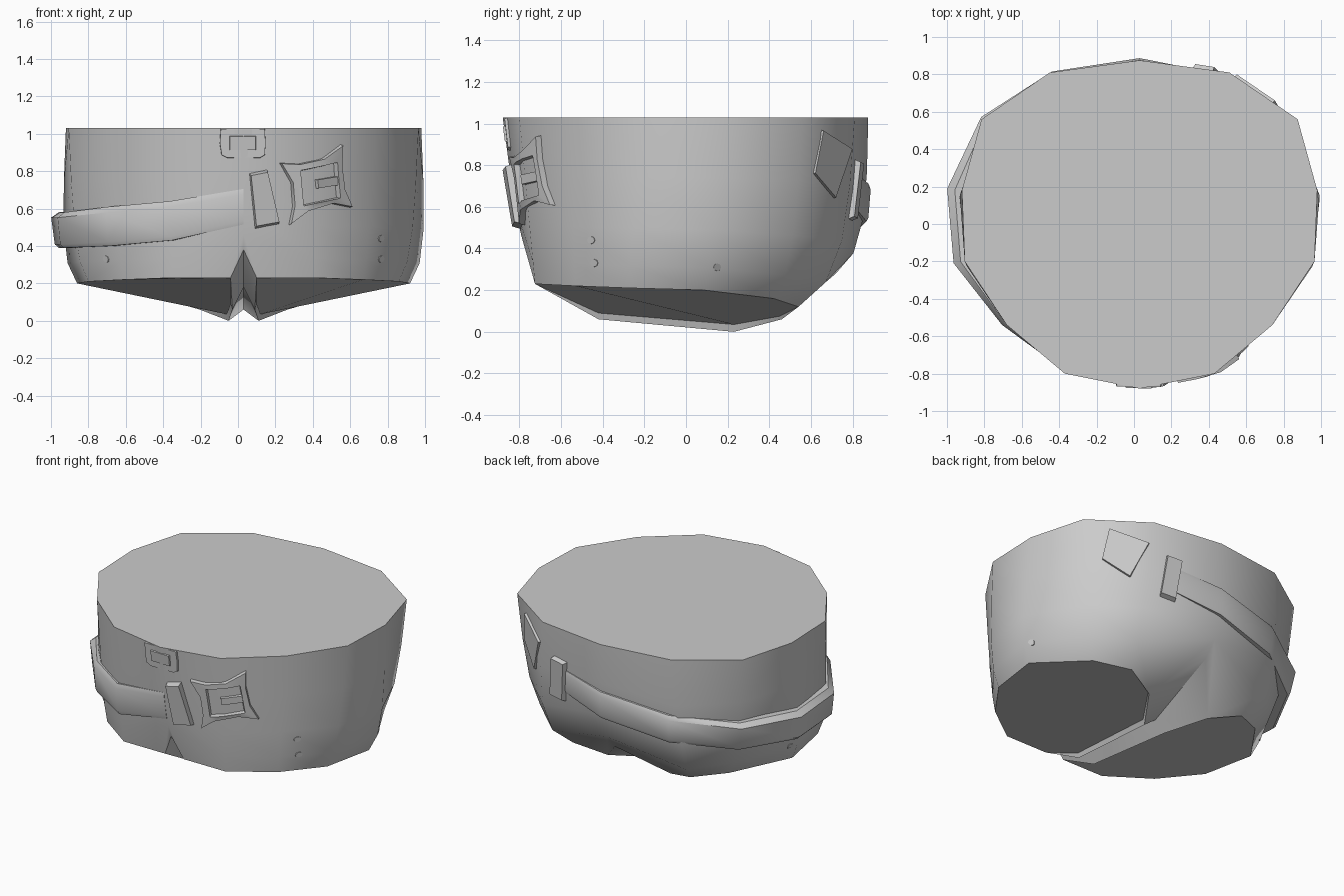
import bpy, bmesh, math
from mathutils import Vector
from mathutils.bvhtree import BVHTree

if "Cube" in bpy.data.objects:
    bpy.data.objects.remove(bpy.data.objects["Cube"])

CX = 0.03  # symmetry plane of the garment


def finish(bm, name, angle=40):
    bmesh.ops.recalc_face_normals(bm, faces=bm.faces[:])
    me = bpy.data.meshes.new(name)
    bm.to_mesh(me)
    ob = bpy.data.objects.new(name, me)
    bpy.context.collection.objects.link(ob)
    bpy.ops.object.select_all(action='DESELECT')
    ob.select_set(True)
    bpy.context.view_layer.objects.active = ob
    bpy.ops.object.shade_smooth_by_angle(angle=math.radians(angle))
    return ob


# --- shorts body: right half, columns from front centre to back centre ---
top = [(0, -.88), (.40, -.80), (.71, -.54), (.935, -.20), (.95, .18), (.845, .56), (.48, .81), (0, .875)]
hem = [(0, -.76, .38), (.38, -.725, .23), (.64, -.53, .22), (.83, -.27, .21), (.89, .09, .20),
       (.65, .42, .16), (.44, .54, .12), (0, .72, .28)]
bulge = [.02, 0, .01, .04, .055, .085, .14, .08]
levels = [(0, 0), (.35, .6), (.65, .95), (.87, .8), (1, 0)]

bm = bmesh.new()
rings = []
for t, w in levels:
    ring = []
    for (x, y), h, b in zip(top, hem, bulge):
        out = Vector((x, y, 0)).normalized()
        ring.append(bm.verts.new(Vector((x, y, 1.03)).lerp(Vector(h), t) + out * b * w))
    rings.append(ring)
F, B, C, D = inner = [bm.verts.new(p) for p in
                      ((.07, -.725, .23), (.06, -.42, .06), (.08, .23, 0), (.235, .46, .06))]
B2, C2, D2 = [bm.verts.new(p) for p in ((.07, -.42, .09), (.09, .23, .035), (.235, .45, .075))]
mid = [rings[4][0]] + [bm.verts.new(p) for p in ((0, -.40, .18), (0, .24, .06))] + [rings[4][7]]

bm.faces.new(rings[0])                                   # waist cap
for k in range(4):                                       # outer wall
    for i in range(7):
        if k == 3 and i in (0, 6):
            continue
        bm.faces.new((rings[k][i], rings[k][i + 1], rings[k + 1][i + 1], rings[k + 1][i]))
r, h = rings[3], rings[4]
for f in ((r[0], r[1], h[1], F), (r[0], F, h[0]),        # wall beside the notches
          (r[6], r[7], D, h[6]), (r[7], h[7], D),
          (F, B, B2), (B, C, C2, B2), (C, D, D2, C2), (D, h[6], D2),  # inner lip of leg hole
          (*h[1:7], D2, C2, B2, F)):                     # leg hole cap
    bm.faces.new(f)
for i in range(3):                                       # crotch
    bm.faces.new((mid[i], mid[i + 1], inner[i + 1], inner[i]))
bmesh.ops.mirror(bm, geom=bm.verts[:] + bm.edges[:] + bm.faces[:], axis='X', merge_dist=.001)
bmesh.ops.translate(bm, verts=bm.verts[:], vec=(CX, 0, 0))
bmesh.ops.recalc_face_normals(bm, faces=bm.faces[:])
bvh = BVHTree.FromBMesh(bm)
finish(bm, "shorts_body", 42)
bm.free()


def on_body(side, a, z):
    """Body point and outward direction seen from side '-y', '+y', '+x' or '-x'."""
    s = -1 if side[0] == '-' else 1
    if side[1] == 'y':
        o, d = Vector((a, 3 * s, z)), Vector((0, -s, 0))
    else:
        o, d = Vector((3 * s, a, z)), Vector((-s, 0, 0))
    p = bvh.ray_cast(o, d)[0]
    return p, Vector((p.x, p.y, 0)).normalized()


def slab(name, side, outline, thick, hole=None, shrink=.9):
    """Thin plate or frame laid on the body, with a chamfered outer face."""
    bm = bmesh.new()

    def loop(pts, off, scale=1.0):
        ca = sum(p[0] for p in pts) / len(pts)
        cz = sum(p[1] for p in pts) / len(pts)
        vs = []
        for a, z in pts:
            p, n = on_body(side, ca + (a - ca) * scale, cz + (z - cz) * scale)
            vs.append(bm.verts.new(p + n * off))
        return vs

    def bridge(u, v):
        for i in range(len(u)):
            j = (i + 1) % len(u)
            bm.faces.new((u[i], u[j], v[j], v[i]))

    base, face = loop(outline, -.01), loop(outline, thick, shrink)
    bridge(base, face)
    if hole:
        hf, hb = loop(hole, thick, 1.06), loop(hole, -.01)
        bridge(face, hf)
        bridge(hf, hb)
        bridge(hb, base)
    else:
        bm.faces.new(face)
        bm.faces.new(base)
    finish(bm, name, 30)
    bm.free()


# --- strap round the left side: direction x, y, centre z, half height, thickness ---
path = [(.03, -.85, .61, .095, .003), (-.37, -.80, .535, .105, .03), (-.68, -.52, .505, .105, .045),
        (-.92, -.20, .485, .095, .08), (-.95, .18, .485, .095, .085), (-.80, .56, .50, .095, .07),
        (-.43, .80, .55, .095, .035), (.03, .87, .62, .09, .025), (.36, .84, .68, .08, .005)]
bm = bmesh.new()
prev = None
for x, y, z, hh, th in path:
    n = Vector((x, y, 0)).normalized()
    sec = []
    for dz, off in ((-hh, -.02), (-hh, th * .8), (-hh * .8, th), (hh * .7, th), (hh, th * .5), (hh, -.02)):
        p = bvh.ray_cast(Vector((n.x * 3, n.y * 3, z + dz)), -n)[0]
        sec.append(bm.verts.new(p + n * off))
    if prev:
        for i in range(6):
            j = (i + 1) % 6
            bm.faces.new((prev[i], prev[j], sec[j], sec[i]))
    else:
        bm.faces.new(sec)
    prev = sec
bm.faces.new(prev)
finish(bm, "side_strap", 35)
bm.free()

# --- keeper loops at both strap ends ---
slab("front_strap_loop", '-y', [(.06, .79), (.155, .81), (.22, .515), (.09, .49)], .04)
slab("back_strap_loop", '+y', [(.31, .82), (.42, .83), (.45, .54), (.34, .53)], .03)

# --- pointed buckle frame with prong ---
slab("buckle_frame", '-y',
     [(.22, .845), (.32, .84), (.45, .87), (.55, .945), (.545, .83), (.56, .70),
      (.60, .605), (.50, .625), (.36, .58), (.27, .51), (.29, .61), (.28, .74)], .03,
     hole=[(.33, .80), (.38, .81), (.45, .825), (.51, .84), (.515, .77), (.52, .71),
           (.525, .66), (.48, .65), (.41, .635), (.345, .62), (.34, .68), (.335, .74)], shrink=.96)
slab("buckle_prong", '-y', [(.41, .755), (.53, .775), (.535, .725), (.415, .705)], .022)

# --- waist plate and its raised centre ---
slab("waist_plate", '-y', [(-.095, 1.028), (.145, 1.028), (.15, .95), (.145, .885), (.12, .87),
                           (-.06, .87), (-.09, .885), (-.10, .95)], .014, shrink=.96)
slab("waist_plate_inset", '-y', [(-.05, .99), (.10, .99), (.10, .91), (-.05, .91)], .016)

# --- diamond patch on the back right ---
slab("back_patch", '+x', [(.65, .97), (.79, .88), (.71, .64), (.61, .76)], .015, shrink=.97)

# --- small studs on both thighs ---
for side in ('+x', '-x'):
    for k, (y, z) in enumerate(((-.455, .44), (-.44, .33), (.15, .31))):
        slab(f"stud_{'right' if side == '+x' else 'left'}_{k}", side,
             [(y + .02 * math.cos(a * math.pi / 4), z + .02 * math.sin(a * math.pi / 4)) for a in range(8)],
             .004)
